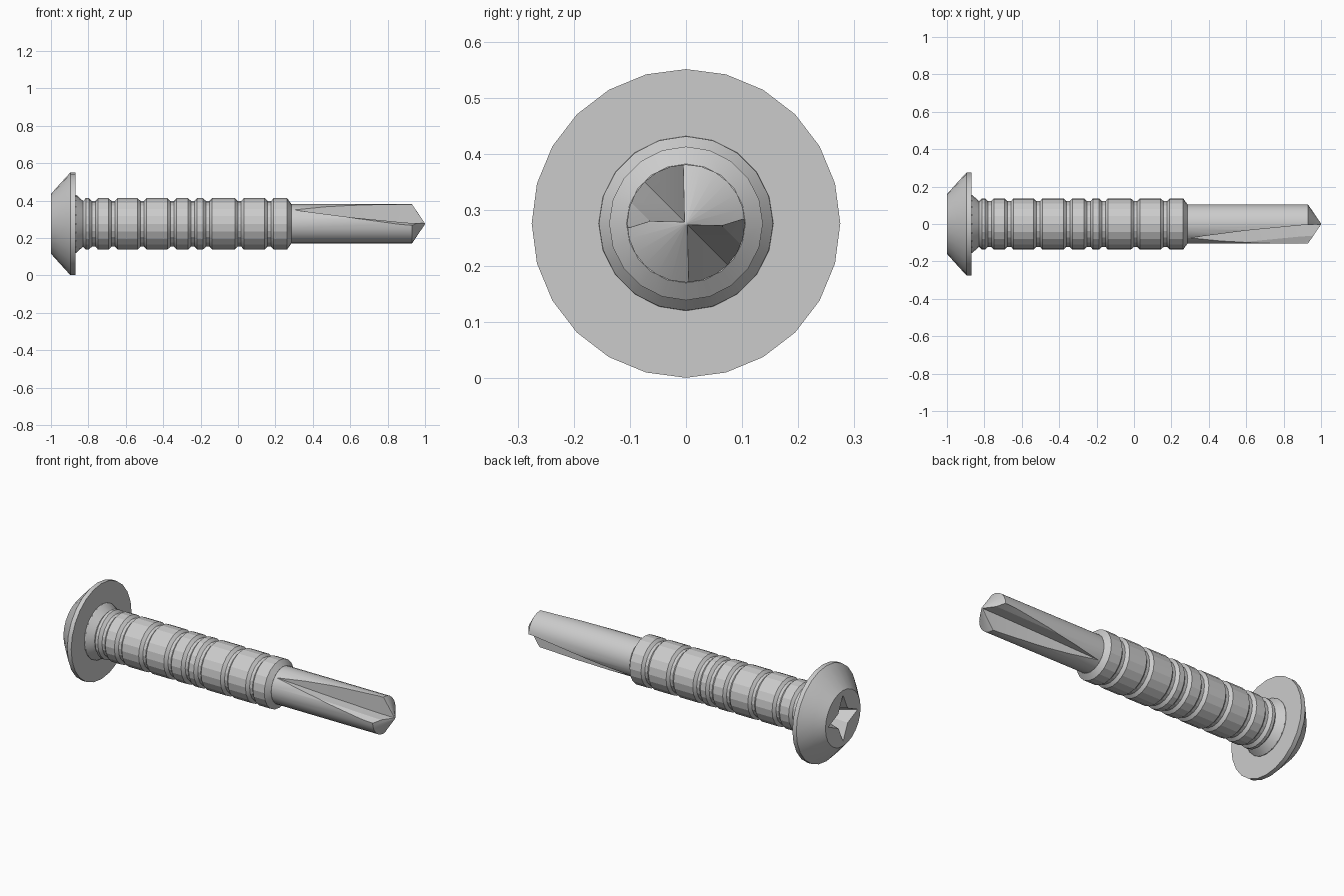
import bpy, bmesh
from math import cos, sin, pi

if "Cube" in bpy.data.objects:
    bpy.data.objects.remove(bpy.data.objects["Cube"])

CZ = 0.276  # height of the screw axis


def finish(name, bm):
    bmesh.ops.recalc_face_normals(bm, faces=bm.faces)
    me = bpy.data.meshes.new(name)
    bm.to_mesh(me)
    bm.free()
    ob = bpy.data.objects.new(name, me)
    bpy.context.collection.objects.link(ob)
    return ob


def loft(name, rings):
    """Skin a list of equal-length point loops and cap both ends."""
    bm = bmesh.new()
    loops = [[bm.verts.new(p) for p in ring] for ring in rings]
    n = len(loops[0])
    for a, b in zip(loops, loops[1:]):
        for i in range(n):
            j = (i + 1) % n
            bm.faces.new((a[i], a[j], b[j], b[i]))
    bm.faces.new(loops[0])
    bm.faces.new(loops[-1])
    bmesh.ops.remove_doubles(bm, verts=bm.verts, dist=1e-5)
    return finish(name, bm)


def lathe(name, profile, sides):
    """Revolve (x, radius) pairs around the screw axis."""
    return loft(name, [[(x, r * sin(2 * pi * i / sides), CZ + r * cos(2 * pi * i / sides))
                        for i in range(sides)] for x, r in profile])


def cut(target, cutter):
    mod = target.modifiers.new("cut", 'BOOLEAN')
    mod.operation, mod.solver, mod.object = 'DIFFERENCE', 'EXACT', cutter
    bpy.context.view_layer.objects.active = target
    bpy.ops.object.modifier_apply(modifier=mod.name)
    bpy.data.objects.remove(cutter, do_unlink=True)


def smooth(ob, angle):
    bpy.ops.object.select_all(action='DESELECT')
    ob.select_set(True)
    bpy.context.view_layer.objects.active = ob
    bpy.ops.object.shade_smooth_by_angle(angle=angle)


# Head: domed cone with a thin flat rim
head = lathe("head", [(-1, 0.16), (-0.955, 0.21), (-0.905, 0.265), (-0.895, 0.275),
                      (-0.87, 0.275)], 24)


# Tapered cross-shaped driver recess
def star(x, outer, inner):
    return [(x, (outer if i % 2 == 0 else inner) * sin(i * pi / 4),
             CZ + (outer if i % 2 == 0 else inner) * cos(i * pi / 4)) for i in range(8)]


cut(head, loft("recess_cutter", [star(-1.01, 0.14, 0.062), star(-0.89, 0.06, 0.035)]))

# Threaded shank: flared neck, then chamfered bands between narrow grooves
profile = [(-0.88, 0.157), (-0.865, 0.155), (-0.83, 0.124)]
edges = [-0.84, -0.775, -0.67, -0.515, -0.355, -0.245, -0.165, 0.005, 0.165, 0.285]
for a, b in zip(edges, edges[1:]):
    profile += [(a + 0.012, 0.122), (a + 0.026, 0.137), (b - 0.022, 0.137), (b - 0.006, 0.122)]
profile = [profile[0], profile[1]] + profile[3:-1] + [(0.285, 0.106)]
shank = lathe("threaded_shank", profile, 20)

# Drill point with a conical tip
drill = lathe("drill_point", [(0.26, 0.105), (0.93, 0.105), (1.0, 0.002)], 24)


# Two opposite flutes, deep at the tip and running out towards the thread
def flute(x, d, s):
    pts = [(d, -d), (0.06 + d, -d), (0.095 + d, 0.012 - d), (0.3, 0.012 - d),
           (0.3, -0.3), (d, -0.3)]
    return [(x, s * y, CZ + s * z) for y, z in pts]


for s in (1, -1):
    cut(drill, loft("flute_cutter", [flute(1.05, 0.001, s), flute(0.9, 0.006, s),
                                     flute(0.6, 0.035, s), flute(0.27, 0.078, s)]))

for part in (head, shank, drill):
    smooth(part, 0.3)
